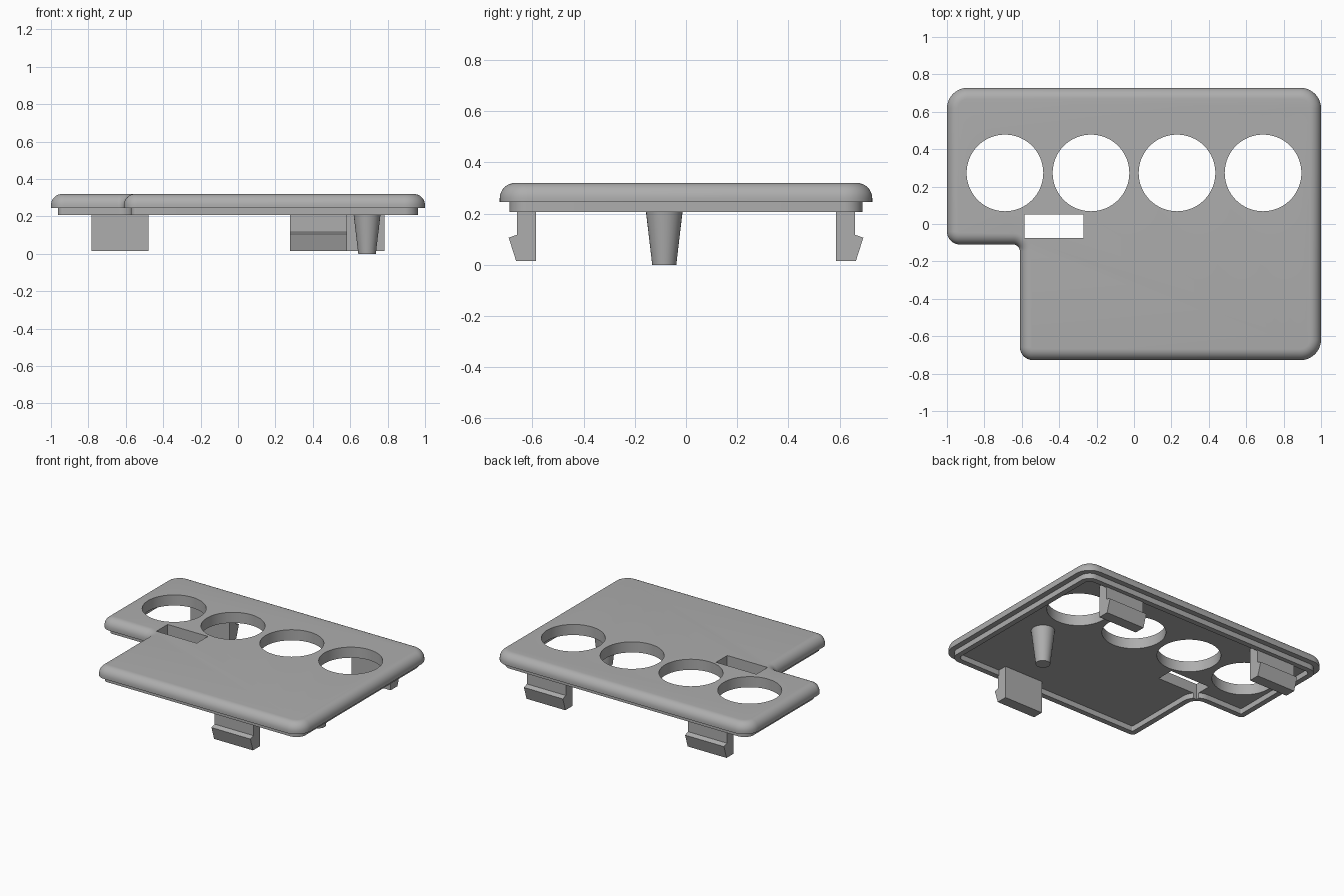
import bpy, bmesh, math
from mathutils import Vector

old = bpy.data.objects.get("Cube")
if old:
    bpy.data.objects.remove(old, do_unlink=True)

grey = bpy.data.materials.new("plain grey")
grey.use_nodes = True
grey.diffuse_color = (0.42, 0.42, 0.42, 1)
grey.node_tree.nodes["Principled BSDF"].inputs["Base Color"].default_value = grey.diffuse_color

PLATE_BOTTOM, TOP, RIM_BOTTOM = 0.245, 0.32, 0.207


def finish(name, bm):
    bmesh.ops.recalc_face_normals(bm, faces=bm.faces)
    mesh = bpy.data.meshes.new(name)
    bm.to_mesh(mesh)
    bm.free()
    mesh.materials.append(grey)
    obj = bpy.data.objects.new(name, mesh)
    bpy.context.scene.collection.objects.link(obj)
    return obj


def smooth(obj):
    bpy.ops.object.select_all(action="DESELECT")
    obj.select_set(True)
    bpy.context.view_layer.objects.active = obj
    bpy.ops.object.shade_smooth_by_angle(angle=math.radians(35))


def loft(name, rings):
    bm = bmesh.new()
    loops = [[bm.verts.new(p) for p in ring] for ring in rings]
    n = len(loops[0])
    for a, b in zip(loops, loops[1:]):
        for i in range(n):
            j = (i + 1) % n
            bm.faces.new((a[i], a[j], b[j], b[i]))
    bm.faces.new(loops[0])
    bm.faces.new(loops[-1])
    return finish(name, bm)


# Notched outline, counter-clockwise: x, y, corner radius
CORNERS = [(-0.61, -0.728, 0.07), (1, -0.728, 0.11), (1, 0.728, 0.11),
           (-1, 0.728, 0.11), (-1, -0.11, 0.07), (-0.61, -0.11, 0.035)]


def outline(inset, z, steps=10):
    points = []
    for i, (x, y, r) in enumerate(CORNERS):
        p = Vector((x, y))
        d_in = (p - Vector(CORNERS[i - 1][:2])).normalized()
        d_out = (Vector(CORNERS[(i + 1) % len(CORNERS)][:2]) - p).normalized()
        n_in, n_out = (Vector((-d.y, d.x)) for d in (d_in, d_out))
        p = p + (n_in + n_out) * inset
        convex = d_in.cross(d_out) > 0
        r = max(r - inset, 0.006) if convex else r + inset
        centre = p + (d_out - d_in) * r
        for k in range(steps + 1):
            t = k / steps * math.pi / 2
            q = centre - d_out * r * math.cos(t) + d_in * r * math.sin(t)
            # trace from the incoming edge to the outgoing edge
            points.append((q.x, q.y, z))
    return points


# Cover plate: hollow underside, locating rim, overhanging lip, rounded top edge
FILLET = 0.06
section = [(0.076, PLATE_BOTTOM), (0.076, RIM_BOTTOM), (0.038, RIM_BOTTOM),
           (0.038, PLATE_BOTTOM), (0, PLATE_BOTTOM)]
for k in range(9):
    a = k / 8 * math.pi / 2
    section.append((FILLET * (1 - math.cos(a)), TOP - FILLET * (1 - math.sin(a))))
plate = loft("cover_plate", [outline(i, z) for i, z in section])


def circle(x, y, r, z, n=64):
    return [(x + r * math.cos(2 * math.pi * k / n),
             y + r * math.sin(2 * math.pi * k / n), z) for k in range(n)]


def cut(cutter):
    cutter.hide_render = True
    mod = plate.modifiers.new("opening", "BOOLEAN")
    mod.operation, mod.solver, mod.object = "DIFFERENCE", "EXACT", cutter
    bpy.ops.object.select_all(action="DESELECT")
    bpy.context.view_layer.objects.active = plate
    plate.select_set(True)
    bpy.ops.object.modifier_apply(modifier=mod.name)
    bpy.data.objects.remove(cutter, do_unlink=True)


# Row of four round openings and the small rectangular slot
for x in (-0.69, -0.23, 0.23, 0.69):
    cut(loft("hole_cutter", [circle(x, 0.273, 0.205, z) for z in (0.1, 0.5)]))
slot = [(-0.585, -0.075), (-0.27, -0.075), (-0.27, 0.05), (-0.585, 0.05)]
cut(loft("slot_cutter", [[(x, y, z) for x, y in slot] for z in (0.1, 0.5)]))
smooth(plate)

# Snap clips: hooked profile extruded along x
HOOK = [(0.587, PLATE_BOTTOM), (0.587, 0.015), (0.664, 0.015),
        (0.693, 0.106), (0.66, 0.118), (0.66, PLATE_BOTTOM)]
for name, x, side in (("back_right_clip", -0.63, 1), ("back_left_clip", 0.63, 1),
                      ("front_clip", 0.43, -1)):
    loft(name, [[(x + dx, side * y, z) for y, z in HOOK] for dx in (-0.152, 0.152)])

# Tapered support peg
smooth(loft("support_peg", [circle(0.69, -0.085, 0.047, 0, 32),
                            circle(0.69, -0.085, 0.076, PLATE_BOTTOM, 32)]))
